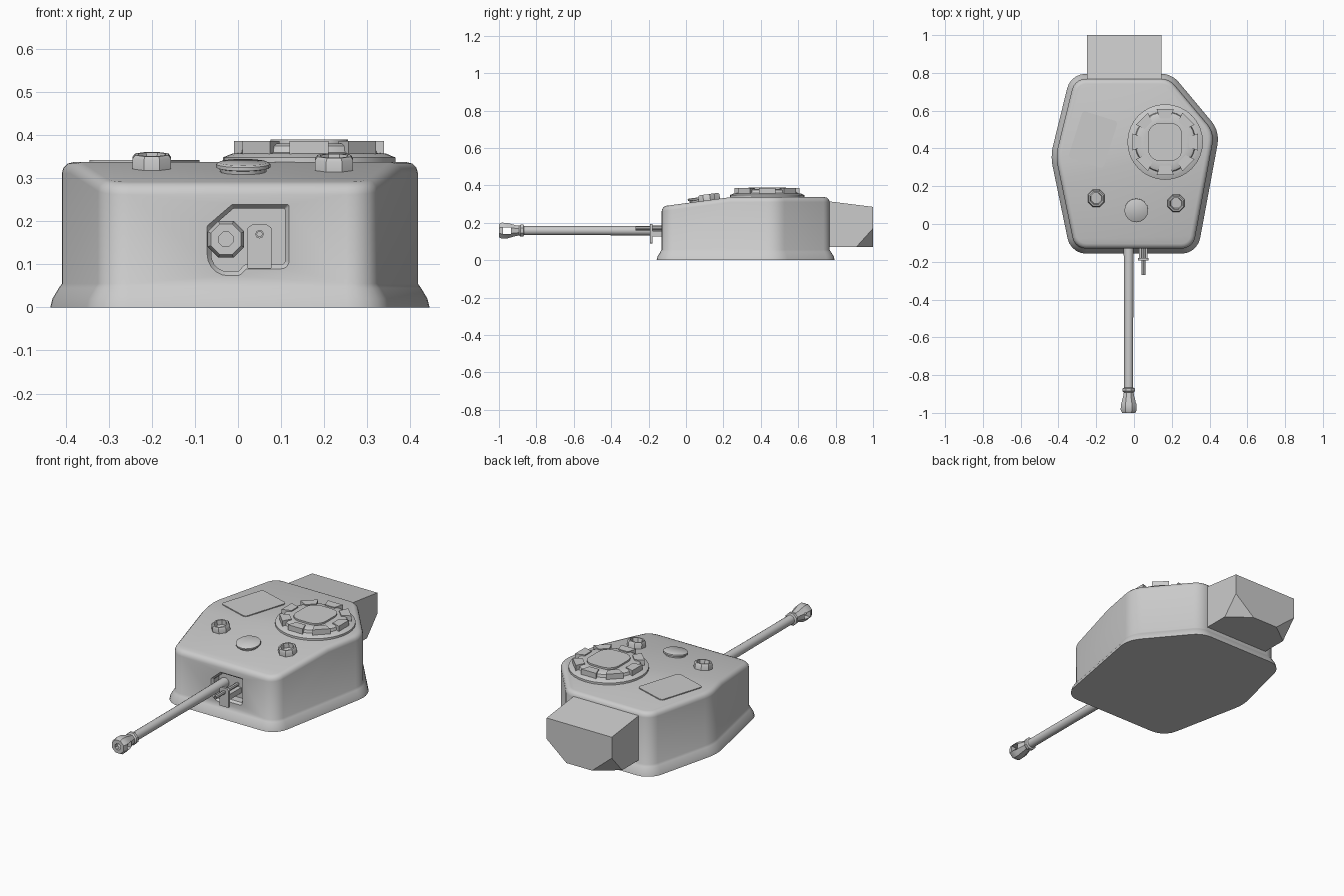
import bpy, bmesh
from math import pi, sin, cos, tan
from mathutils import Vector, Matrix

if "Cube" in bpy.data.objects:
    bpy.data.objects.remove(bpy.data.objects["Cube"])

FRONT = Matrix.Rotation(pi / 2, 4, 'X')      # local z -> world -y, local y -> world z
SLOPE = 0.134


def add(name, bm, mat=Matrix.Identity(4), angle=35):
    bmesh.ops.remove_doubles(bm, verts=bm.verts, dist=1e-5)
    bmesh.ops.recalc_face_normals(bm, faces=bm.faces)
    bm.transform(mat)
    me = bpy.data.meshes.new(name)
    bm.to_mesh(me)
    bm.free()
    ob = bpy.data.objects.new(name, me)
    bpy.context.collection.objects.link(ob)
    smooth(ob, angle)
    return ob


def smooth(ob, angle=35):
    bpy.ops.object.select_all(action='DESELECT')
    ob.select_set(True)
    bpy.context.view_layer.objects.active = ob
    bpy.ops.object.shade_smooth_by_angle(angle=angle * pi / 180)


def loft(rings, cap=True):
    """Skin a stack of (2D points, height) rings."""
    bm = bmesh.new()
    rows = [[bm.verts.new((p[0], p[1], z)) for p in pts] for pts, z in rings]
    n = len(rows[0])
    for a, b in zip(rows, rows[1:]):
        for i in range(n):
            j = (i + 1) % n
            bm.faces.new((a[i], a[j], b[j], b[i]))
    if cap:
        bm.faces.new(rows[0][::-1])
        bm.faces.new(rows[-1])
    return bm


def circle(r, n, phase=0.0):
    return [(r * cos(2 * pi * i / n + phase), r * sin(2 * pi * i / n + phase)) for i in range(n)]


def lathe(profile, n, phase=0.0, cap=True):
    return loft([(circle(r, n, phase), z) for r, z in profile], cap)


def outline(corners, d=0.0, seg=5):
    """Inset a counter-clockwise polygon of (x, y, radius) by d and round its corners."""
    out, n = [], len(corners)
    for i in range(n):
        a, p, b = (Vector(corners[k % n][:2]) for k in (i - 1, i, i + 1))
        u, v = (p - a).normalized(), (b - p).normalized()
        nu, nv = Vector((-u.y, u.x)), Vector((-v.y, v.x))
        p = p + (nu + nv) * d / (1 + nu.dot(nv))
        r = max(corners[i][2] - d, 0.003)
        t = r * tan(u.angle(v) / 2)
        s, e = p - u * t, p + v * t
        for k in range(seg + 1):
            f = k / seg
            w = 2 * f * (1 - f) * cos(u.angle(v) / 2)      # exact arc as rational curve
            q = (1 - f) ** 2, w, f * f
            out.append((s * q[0] + p * q[1] + e * q[2]) / sum(q))
    return out


def cut(ob, cutter, angle=35):
    m = ob.modifiers.new("cut", 'BOOLEAN')
    m.object, m.operation, m.solver = cutter, 'DIFFERENCE', 'EXACT'
    bpy.context.view_layer.objects.active = ob
    bpy.ops.object.modifier_apply(modifier=m.name)
    bpy.data.objects.remove(cutter)
    smooth(ob, angle)


def box(size, centre):
    bm = bmesh.new()
    bmesh.ops.create_cube(bm, size=1, matrix=Matrix.Translation(centre) @ Matrix.Diagonal((*size, 1)))
    return bm


def rect(w, h, r):
    return [(-w / 2, -h / 2, r), (w / 2, -h / 2, r), (w / 2, h / 2, r), (-w / 2, h / 2, r)]


def slice_off(bm, co, no):
    r = bmesh.ops.bisect_plane(bm, geom=bm.verts[:] + bm.edges[:] + bm.faces[:],
                               plane_co=co, plane_no=no, clear_outer=True)
    edges = [e for e in r['geom_cut'] if isinstance(e, bmesh.types.BMEdge)]
    bmesh.ops.holes_fill(bm, edges=edges, sides=0)


def on_roof(x, y):
    return Matrix.Translation((x, y, 0.305 + SLOPE * y)) @ Matrix.Rotation(SLOPE, 4, 'X')


# turret shell: flared skirt, upright wall, sloped front roof, rounded roof edge
hull = [(-0.335, -0.157, 0.1), (0.335, -0.157, 0.1), (0.455, 0.49, 0.15),
        (0.2, 0.795, 0.12), (-0.335, 0.795, 0.1), (-0.442, 0.36, 0.25)]
bm = loft([(outline(hull, d), z) for d, z in
           ((0, 0), (0.005, 0.02), (0.02, 0.045), (0.027, 0.055), (0.027, 0.337))])
slice_off(bm, (0, 0, 0.305), (0, -SLOPE, 1))
bm.normal_update()
roof = [e for e in bm.edges if len(e.link_faces) == 2
        and sorted(f.normal.z > 0.9 for f in e.link_faces) == [False, True]]
bmesh.ops.bevel(bm, geom=roof, offset=0.026, segments=3, profile=0.5, affect='EDGES')
shell = add("turret_shell", bm)

# gun opening in the front wall
port = [(-0.073, 0.072, 0.05), (0.005, 0.072, 0.02), (0.02, 0.088, 0.005), (0.12, 0.088, 0.02),
        (0.12, 0.24, 0.004), (-0.015, 0.24, 0.004), (-0.073, 0.19, 0.004)]
cut(shell, add("port_cutter", loft([(outline(port, 0.011), 0.075), (outline(port, 0.011), 0.118),
                                    (outline(port, 0), 0.132), (outline(port, 0), 0.2)]), FRONT))

# gun barrel and muzzle brake
GUN = Matrix.Translation((-0.028, 0, 0.158)) @ FRONT
add("gun_barrel", lathe([(0.027, 0.06), (0.024, 0.5), (0.024, 0.9)], 16), GUN)
muzzle = add("muzzle_brake", lathe([(0.018, 0.9), (0.024, 0.865), (0.035, 0.87), (0.035, 0.885),
                                    (0.028, 0.892), (0.031, 0.91), (0.045, 0.955), (0.046, 0.985),
                                    (0.038, 1.0), (0.018, 1.0), (0.018, 0.9)], 8, pi / 8, False), GUN)
cut(muzzle, add("vent_cutter", box((0.2, 0.042, 0.034), (-0.028, -0.957, 0.158))))

# coaxial gun with its bracket
bracket = [(0.022, 0.09, 0.002), (0.078, 0.09, 0.002), (0.078, 0.185, 0.008),
           (0.066, 0.193, 0.01), (0.034, 0.193, 0.01), (0.022, 0.185, 0.008)]
add("coaxial_plate", loft([(outline(bracket), 0.18), (outline(bracket), 0.192)]), FRONT)
add("coaxial_arm", box((0.045, 0.12, 0.03), (0.05, -0.125, 0.142)))
add("coaxial_barrel", lathe([(0.01, 0.07), (0.01, 0.27), (0.006, 0.27), (0.006, 0.25)], 8),
    Matrix.Translation((0.05, 0, 0.17)) @ FRONT)

# rear stowage box: sloped lid and two clipped lower corners
bm = box((0.395, 0.3, 0.27), (-0.0525, 0.85, 0.205))
slice_off(bm, (0, 1.0, 0.285), (0, 0.125, 1))
for x, s in ((0.145, 1), (-0.25, -1)):
    slice_off(bm, (x, 1.0, 0.17), (s / 0.12, 1 / 0.09, -1 / 0.1))
add("rear_box", bm, angle=20)

# commander cupola: skirt, domed ring, vision blocks, hatch
CUP = Matrix.Translation((0.165, 0.434, 0))
add("cupola_base", lathe([(0.2, 0.325), (0.2, 0.348), (0.178, 0.357), (0.162, 0.359),
                          (0.158, 0.374), (0.145, 0.38), (0.11, 0.38)], 32), CUP, 30)
for i in range(8):
    block = [(0.125, -0.028), (0.174, -0.045), (0.174, 0.045), (0.125, 0.028)]
    add(f"vision_block_{i}", loft([(block, 0.35), (block, 0.386)]),
        CUP @ Matrix.Rotation(i * pi / 4, 4, 'Z'))
add("cupola_hatch", loft([(outline(rect(0.18, 0.2, 0.06)), 0.37),
                          (outline(rect(0.18, 0.2, 0.06)), 0.389)]), CUP)

# loader hatch
hatch = rect(0.195, 0.26, 0.018)
add("loader_hatch", loft([(outline(hatch), 0.32), (outline(hatch), 0.342)]),
    Matrix.Translation((-0.217, 0.447, 0)) @ Matrix.Rotation(-0.305, 4, 'Z'))

# periscope rings and vent cap on the sloped roof
for side, x, y in (("left", -0.2, 0.138), ("right", 0.223, 0.112)):
    add(f"{side}_periscope", lathe([(0.048, -0.01), (0.048, 0.024), (0.042, 0.032), (0.034, 0.032),
                                    (0.03, 0.008), (0, 0.008), (0, -0.01), (0.048, -0.01)],
                                   8, pi / 8, False), on_roof(x, y))
add("vent_cap", lathe([(0.052, -0.01), (0.055, 0.008), (0.063, 0.01), (0.063, 0.018),
                       (0.057, 0.022)], 16), on_roof(0.012, 0.074))
